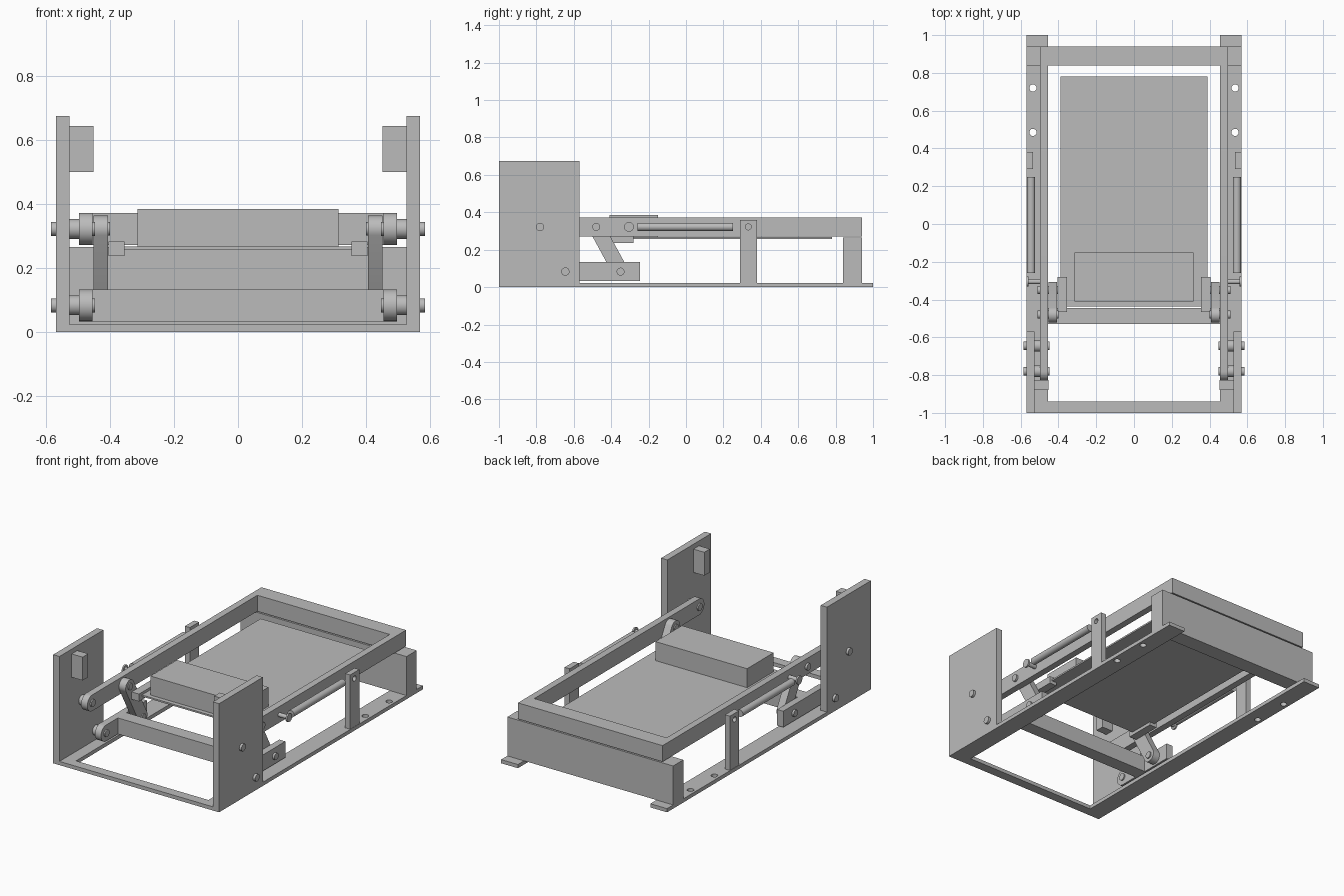
import bpy, bmesh, math
from mathutils import Matrix

if "Cube" in bpy.data.objects:
    bpy.data.objects.remove(bpy.data.objects["Cube"], do_unlink=True)

# Single plain grey for every part
GREY = (0.5, 0.5, 0.5, 1)
grey = bpy.data.materials.new("plain grey")
grey.use_nodes = True
grey.diffuse_color = GREY
grey.node_tree.nodes["Principled BSDF"].inputs["Base Color"].default_value = GREY


def finish(name, bm, smooth=False):
    bmesh.ops.recalc_face_normals(bm, faces=bm.faces)
    mesh = bpy.data.meshes.new(name)
    bm.to_mesh(mesh)
    bm.free()
    mesh.materials.append(grey)
    ob = bpy.data.objects.new(name, mesh)
    bpy.context.collection.objects.link(ob)
    if smooth:
        bpy.ops.object.select_all(action="DESELECT")
        ob.select_set(True)
        bpy.context.view_layer.objects.active = ob
        bpy.ops.object.shade_smooth_by_angle(angle=math.radians(30))
    return ob


def box(name, x, y, z):
    bm = bmesh.new()
    bmesh.ops.create_cube(bm, size=1)
    for v in bm.verts:
        v.co = [(a + b) / 2 + c * (b - a) for c, (a, b) in zip(v.co, (x, y, z))]
    return finish(name, bm)


def rod(name, centre, radius, length, axis="X"):
    turn = {"X": Matrix.Rotation(math.pi / 2, 4, "Y"),
            "Y": Matrix.Rotation(math.pi / 2, 4, "X"),
            "Z": Matrix.Identity(4)}[axis]
    bm = bmesh.new()
    bmesh.ops.create_cone(bm, cap_ends=True, segments=32, radius1=radius, radius2=radius,
                          depth=length, matrix=Matrix.Translation(centre) @ turn)
    return finish(name, bm, True)


def pin(name, side, x0, x1, y, z, radius):
    return rod(name, (side * (x0 + x1) / 2, y, z), radius, x1 - x0)


def half_round(y, z, radius, start):
    """Half circle of side-view points, swept clockwise from the start angle."""
    return [(y + radius * math.cos(start + math.pi * i / 16),
             z + radius * math.sin(start + math.pi * i / 16)) for i in range(17)]


def slab(name, profile, x0, x1):
    """Side-view outline extruded across the width."""
    bm = bmesh.new()
    face = bm.faces.new([bm.verts.new((x0, y, z)) for y, z in profile])
    out = bmesh.ops.extrude_face_region(bm, geom=[face])["geom"]
    bmesh.ops.translate(bm, vec=(x1 - x0, 0, 0),
                        verts=[v for v in out if isinstance(v, bmesh.types.BMVert)])
    return finish(name, bm, True)


def drill(ob, cutter):
    cutter.hide_render = True
    cutter.hide_viewport = True
    mod = ob.modifiers.new("hole", "BOOLEAN")
    mod.operation = "DIFFERENCE"
    mod.solver = "EXACT"
    mod.object = cutter


def span(side, a, b):
    return sorted((side * a, side * b))


ARM_Z, LOW_Z = 0.322, 0.083
BASE = 0.023

# Parts spanning the full width
box("base_front_bar", (-0.455, 0.455), (-1, -0.94), (0, BASE))
box("rear_wall", (-0.57, 0.57), (0.84, 0.94), (BASE, 0.265))
box("upper_frame_rear_bar", (-0.455, 0.455), (0.84, 0.94), (0.272, 0.372))
box("lower_cross_bar", (-0.455, 0.455), (-0.53, -0.445), (0.033, 0.133))
box("tray", (-0.39, 0.39), (-0.437, 0.78), (0.257, 0.267))
box("tray_block", (-0.315, 0.315), (-0.41, -0.15), (0.267, 0.385))

for label, s in (("left", 1), ("right", -1)):
    # Base rail with two bolt holes
    rail = box(label + "_base_rail", span(s, 0.455, 0.57), (-1, 1), (0, BASE))
    for y in (0.485, 0.72):
        drill(rail, rod(label + "_bolt_cutter", (s * 0.535, y, 0), 0.019, 0.2, "Z"))

    # Upright front plate and its inner stop
    box(label + "_side_plate", span(s, 0.527, 0.57), (-1, -0.57), (BASE, 0.675))
    box(label + "_stop_block", span(s, 0.452, 0.527), (-0.88, -0.825), (0.5, 0.645))

    # Upper and lower arms with rounded front ends
    arm = half_round(-0.78, ARM_Z, 0.05, math.pi / 2)
    slab(label + "_upper_arm", arm + [(0.94, 0.272), (0.94, 0.372)], *span(s, 0.455, 0.497))
    low = half_round(-0.645, LOW_Z, 0.05, math.pi / 2)
    slab(label + "_lower_arm", low + [(-0.245, 0.033), (-0.245, 0.133)], *span(s, 0.455, 0.497))

    # Slanted link with both ends rounded
    lean = math.atan2(ARM_Z - LOW_Z, -0.13)
    link = half_round(-0.48, ARM_Z, 0.042, lean - math.pi / 2)
    link += half_round(-0.35, LOW_Z, 0.042, lean + math.pi / 2)
    slab(label + "_link", link, *span(s, 0.407, 0.453))

    # Pivot pins and spacers
    for y, z in ((-0.78, ARM_Z), (-0.645, LOW_Z)):
        pin(label + "_plate_pin", s, 0.447, 0.585, y, z, 0.022)
        pin(label + "_spacer", s, 0.497, 0.527, y, z, 0.031)
    for y, z in ((-0.48, ARM_Z), (-0.35, LOW_Z)):
        pin(label + "_link_pin", s, 0.4, 0.51, y, z, 0.021)

    # Tray bracket
    box(label + "_tray_bracket", span(s, 0.355, 0.406), (-0.465, -0.28), (0.237, 0.283))

    # Spring cylinder, its anchor stud and rear post
    rod(label + "_spring_cylinder", (s * 0.545, -0.005, ARM_Z), 0.022, 0.51, "Y")
    pin(label + "_anchor_stud", s, 0.497, 0.565, -0.305, ARM_Z, 0.013)
    pin(label + "_anchor_head", s, 0.558, 0.568, -0.305, ARM_Z, 0.026)
    post = box(label + "_rear_post", span(s, 0.534, 0.568), (0.29, 0.38), (BASE, 0.36))
    drill(post, pin(label + "_post_cutter", s, 0.5, 0.6, 0.333, ARM_Z, 0.016))
